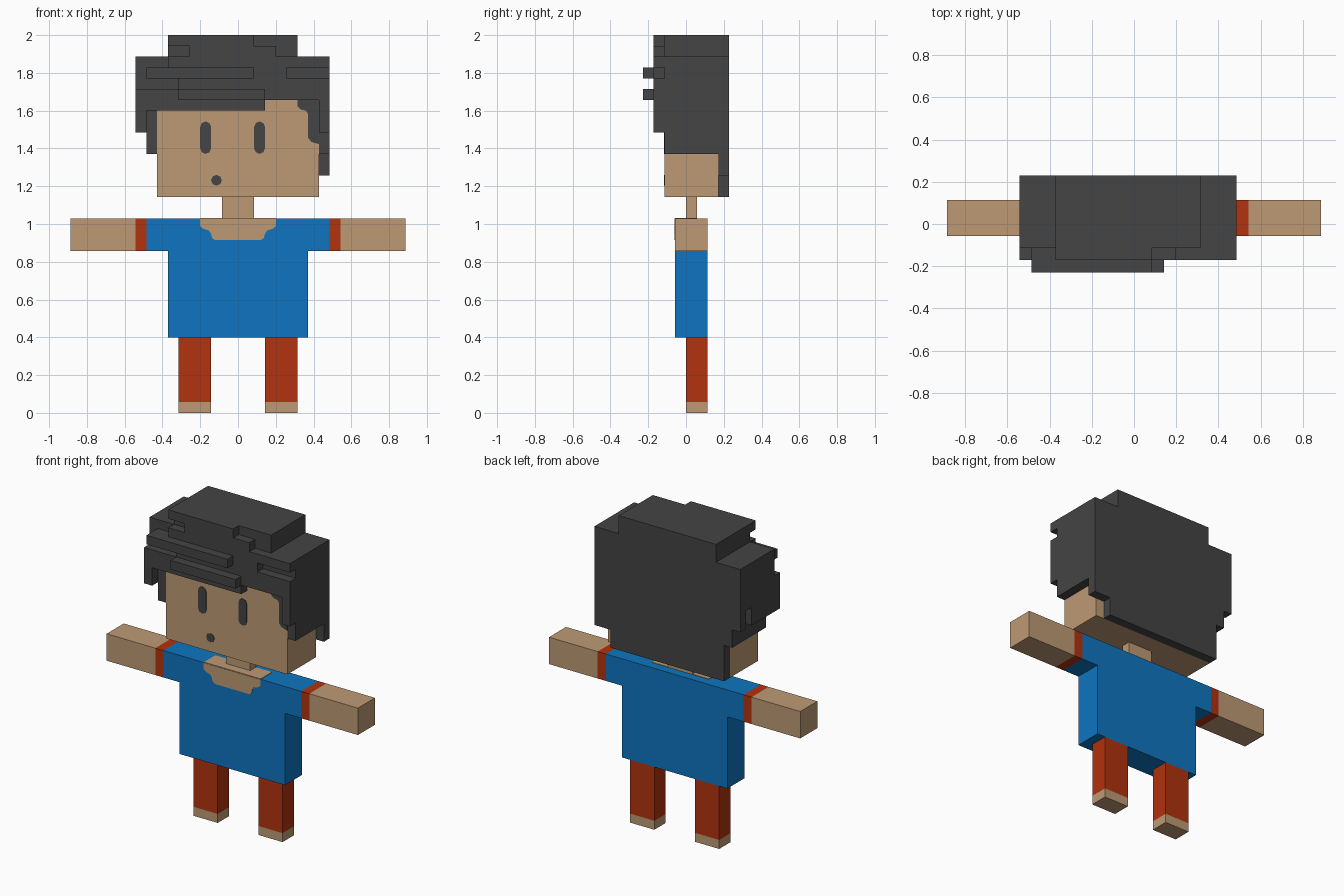
import bpy, bmesh, math
from mathutils import Vector

cube = bpy.data.objects.get("Cube")
if cube:
    bpy.data.objects.remove(cube, do_unlink=True)

U = 2 / 35        # one block
PLATE = 0.003     # thickness of painted details


def material(name, rgb):
    m = bpy.data.materials.new(name)
    m.use_nodes = True
    m.diffuse_color = (*rgb, 1)
    bsdf = m.node_tree.nodes["Principled BSDF"]
    bsdf.inputs["Base Color"].default_value = (*rgb, 1)
    bsdf.inputs["Roughness"].default_value = 0.9
    return m


SKIN = material("skin", (0.515, 0.323, 0.178))
BLUE = material("shirt_blue", (0.0044, 0.178, 0.527))
RED = material("rust_red", (0.445, 0.032, 0.0044))
DARK = material("dark_grey", (0.058, 0.058, 0.058))


def finish(name, bm, mat):
    bmesh.ops.recalc_face_normals(bm, faces=bm.faces)
    mesh = bpy.data.meshes.new(name)
    bm.to_mesh(mesh)
    bm.free()
    mesh.materials.append(mat)
    ob = bpy.data.objects.new(name, mesh)
    bpy.context.collection.objects.link(ob)
    return ob


def box(name, mat, x0, x1, y0, y1, z0, z1):
    """Box given by its limits in blocks."""
    bm = bmesh.new()
    bmesh.ops.create_cube(bm, size=1)
    size = Vector((x1 - x0, y1 - y0, z1 - z0)) * U
    mid = Vector((x0 + x1, y0 + y1, z0 + z1)) * U / 2
    for v in bm.verts:
        v.co = v.co * size + mid
    return finish(name, bm, mat)


def front_plate(name, mat, y, outline):
    """Thin plate on a front face, outlined by (x, z) points in blocks."""
    bm = bmesh.new()
    face = bm.faces.new([bm.verts.new((x * U, y * U, z * U)) for x, z in outline])
    ext = bmesh.ops.extrude_face_region(bm, geom=[face])["geom"]
    verts = [g for g in ext if isinstance(g, bmesh.types.BMVert)]
    bmesh.ops.translate(bm, verts=verts, vec=(0, -PLATE, 0))
    return finish(name, bm, mat)


def pill(cx, z0, z1, r=0.5, n=8):
    """Outline of an upright pill shape."""
    pts = []
    for cz, start in ((z1 - r, 0), (z0 + r, math.pi)):
        for i in range(n // 2 + 1):
            a = start + math.pi * i / (n // 2)
            pts.append((cx + r * math.cos(a), cz + r * math.sin(a)))
    return pts


def block_shell(name, mat, boxes):
    """Join boxes of whole blocks into one clean outer shell."""
    cells = set()
    for x0, x1, y0, y1, z0, z1 in boxes:
        for x in range(round(x0 - 0.5), round(x1 - 0.5)):
            for y in range(y0, y1):
                for z in range(z0, z1):
                    cells.add((x, y, z))
    bm = bmesh.new()
    for c in sorted(cells):
        for axis in range(3):
            for side in (0, 1):
                near = list(c)
                near[axis] += 2 * side - 1
                if tuple(near) in cells:
                    continue
                quad = []
                for a, b in ((0, 0), (1, 0), (1, 1), (0, 1)):
                    p = [c[0] + 0.5, c[1], c[2]]
                    p[axis] += side
                    p[(axis + 1) % 3] += a
                    p[(axis + 2) % 3] += b
                    quad.append(bm.verts.new(Vector(p) * U))
                bm.faces.new(quad if side else quad[::-1])
    bmesh.ops.remove_doubles(bm, verts=bm.verts, dist=1e-4)
    bmesh.ops.dissolve_limit(bm, angle_limit=0.01, verts=bm.verts, edges=bm.edges)
    return finish(name, bm, mat)


# Legs and arms, mirrored
for side, s in (("left", 1), ("right", -1)):
    def limb(name, mat, a, b, *rest):
        box(f"{side}_{name}", mat, *sorted((s * a, s * b)), *rest)
    limb("foot", SKIN, 2.5, 5.5, 0, 2, 0, 1)
    limb("trouser_leg", RED, 2.5, 5.5, 0, 2, 1, 7)
    limb("sleeve", BLUE, 6.5, 8.5, -1, 2, 15, 18)
    limb("sleeve_cuff", RED, 8.5, 9.5, -1, 2, 15, 18)
    limb("forearm", SKIN, 9.5, 15.5, -1, 2, 15, 18)

# Torso with a scooped neckline
box("torso", BLUE, -6.5, 6.5, -1, 2, 7, 18)
half = [(3.5, 18), (3.5, 17.3), (3.2, 17.05), (2.7, 16.9), (2.5, 16.6), (2.4, 16.2), (2.1, 16)]
front_plate("neckline_front", SKIN, -1, half + [(-x, z) for x, z in reversed(half)])
box("neckline_top", SKIN, -3.5, 3.5, -1, 1, 18, 18 + PLATE / U)

# Neck, head and face
box("neck", SKIN, -1.5, 1.5, 0, 1, 18, 20)
box("head", SKIN, -7.5, 7.5, -2, 3, 20, 29)
front_plate("right_eye", DARK, -2, pill(-3, 24, 27))
front_plate("left_eye", DARK, -2, pill(2, 24, 27))
front_plate("mouth", DARK, -2, pill(-2, 21.05, 22.05, 0.499))
front_plate("side_lock", DARK, -2, [
    (5.5, 29), (5.5, 28.4), (5.8, 28.1), (6.3, 28), (6.5, 27.7),
    (6.5, 25.5), (6.8, 25.1), (7.5, 24.9), (7.5, 29)])

# Hair
block_shell("hair", DARK, [
    # crown and its stepped front
    (-6.5, 5.5, -2, 4, 33, 35),
    (-6.5, 1.5, -3, -2, 34, 35),
    (-4.5, 3.5, -3, -2, 33, 34),
    # main mass
    (-9.5, 8.5, -2, 4, 29, 33),
    # fringe rows, top to bottom
    (-6.5, 8.5, -3, -2, 32, 33),
    (-8.5, 4.5, -3, -2, 31, 32),
    (-5.5, 8.5, -3, -2, 30, 31),
    (-9.5, 8.5, -3, -2, 29, 30),
    (-9.5, 2.5, -3, -2, 28, 29),
    (-9.5, -8.5, -3, -2, 26, 28),
    (7.5, 8.5, -3, -2, 26, 29),
    # raised strands
    (-8.5, 1.5, -4, -3, 31, 32),
    (-5.5, 2.5, -4, -3, 29, 30),
    # right side, with a small notch
    (-8.5, -7.5, -2, 4, 24, 29),
    (-9.5, -8.5, -2, 4, 28, 29),
    (-9.5, -8.5, -2, 2, 26, 28),
    (-9.5, -8.5, 3, 4, 26, 28),
    # left side
    (7.5, 8.5, -2, 4, 24, 29),
    # back
    (-7.5, 8.5, 3, 4, 22, 29),
    (-7.5, 6.5, 3, 4, 20, 22),
])
